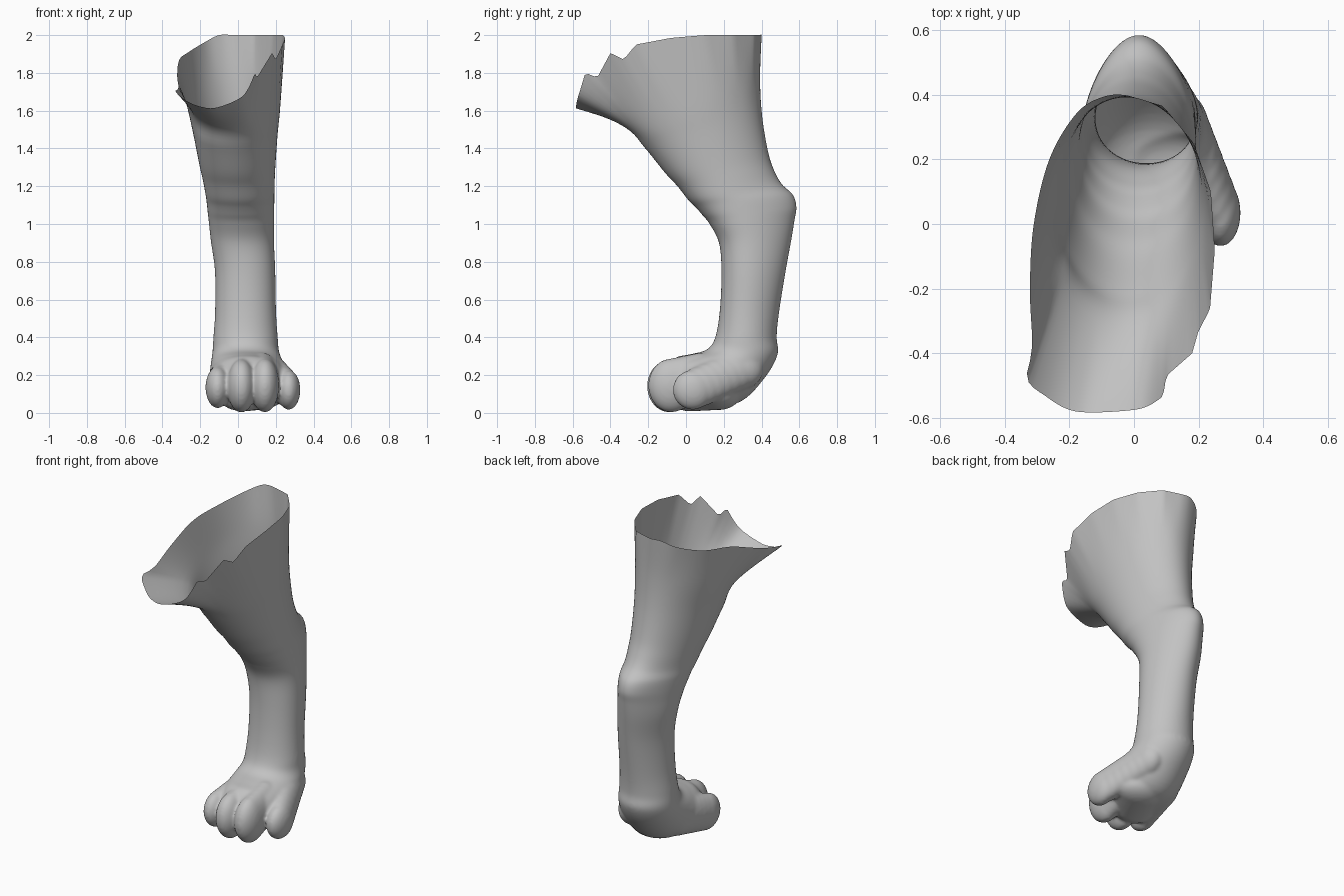
import bpy, bmesh, math
from mathutils import Vector, Matrix

cube = bpy.data.objects.get("Cube")
if cube:
    bpy.data.objects.remove(cube)

SEGMENTS, STEPS, SEAM = 128, 6, 0.5

grey = bpy.data.materials.new("plain grey")
grey.use_nodes = True
GREY = (0.54, 0.54, 0.54, 1)
grey.diffuse_color = GREY
grey.node_tree.nodes["Principled BSDF"].inputs["Base Color"].default_value = GREY

# Cross-sections: front y, front z, back y, back z, min x, max x, taper to the back
SECTIONS = [
    (-.10, .25, .10, .02, -.12, .23, 0),
    (-.05, .295, .29, .06, -.15, .26, 0),
    (.02, .31, .42, .19, -.145, .245, 0),
    (.11, .335, .485, .31, -.135, .218, 0),
    (.155, .40, .48, .40, -.13, .21, .05),
    (.18, .55, .492, .53, -.12, .20, .1),
    (.188, .75, .527, .75, -.12, .195, .15),
    (.175, .90, .558, .92, -.14, .187, .2),
    (.125, 1.0, .574, 1.02, -.15, .187, .22),
    (.085, 1.05, .584, 1.09, -.156, .187, .24),
    (.05, 1.09, .565, 1.155, -.162, .188, .22),
    (.01, 1.13, .508, 1.21, -.17, .19, .18),
    (-.045, 1.2, .468, 1.28, -.185, .193, .12),
    (-.11, 1.27, .435, 1.38, -.205, .198, .08),
    (-.215, 1.40, .403, 1.57, -.237, .21, .04),
    (-.32, 1.51, .392, 1.77, -.272, .225, 0),
]

# Rim: the smooth stretch, then the torn stretch
RIM_SMOOTH = [
    (-.02, .398, 2), (-.1, .392, 2), (-.18, .34, 1.96), (-.262, .2, 1.91),
    (-.31, 0, 1.87), (-.322, -.2, 1.79), (-.315, -.38, 1.72), (-.33, -.48, 1.7),
    (-.27, -.535, 1.65), (-.2, -.575, 1.622), (-.12, -.583, 1.615), (0, -.575, 1.66),
    (.05, -.56, 1.71), (.09, -.533, 1.8)]
RIM_TORN = [
    (.1, -.47, 1.775), (.18, -.4, 1.905), (.2, -.33, 1.87),
    (.235, -.265, 1.95), (.25, -.08, 1.985), (.238, .1, 2), (.185, .25, 2), (.09, .365, 2)]


def curve(a, b, c, d, u):
    """Catmull-Rom blend from b to c."""
    return 0.5 * (2 * b + (c - a) * u + (2 * a - 5 * b + 4 * c - d) * u ** 2
                  + (3 * b - a - 3 * c + d) * u ** 3)


def section_ring(yf, zf, yb, zb, x0, x1, taper):
    ring = []
    for j in range(SEGMENTS):
        t = math.tau * j / SEGMENTS
        s = math.sin(t)
        f = (1 + s) / 2
        x = (x0 + x1) / 2 + (x1 - x0) / 2 * math.cos(t) * (1 - taper * s)
        ring.append(Vector((x, yf + (yb - yf) * f, zf + (zb - zf) * f)))
    return ring


def rim_ring():
    points = [Vector(p) for p in RIM_SMOOTH + RIM_TORN]
    count, last = len(points), len(RIM_SMOOTH) - 1
    angles = [math.atan2((p.y + .09) / .49, (p.x + .04) / .285) % math.tau for p in points]
    ring = []
    for j in range(SEGMENTS):
        t = math.tau * j / SEGMENTS
        for i in range(count):
            n = (i + 1) % count
            span = (angles[n] - angles[i]) % math.tau
            u = ((t - angles[i]) % math.tau) / span
            if u < 1:
                if i < last:
                    before = points[i - 1]
                    after = points[min(i + 2, last)]
                    ring.append(curve(before, points[i], points[n], after, u))
                else:
                    ring.append(points[i].lerp(points[n], u))
                break
    return ring


def smooth_rings(rings):
    out = []
    last = len(rings) - 1
    for i in range(last):
        quads = list(zip(rings[max(i - 1, 0)], rings[i], rings[i + 1], rings[min(i + 2, last)]))
        out += [[curve(*q, k / STEPS) for q in quads] for k in range(STEPS)]
    return out + [rings[-1]]


def loft(bm, rings, capped):
    rows = [[bm.verts.new(p) for p in ring] for ring in rings]
    for low, high in zip(rows, rows[1:]):
        for j in range(SEGMENTS):
            n = (j + 1) % SEGMENTS
            bm.faces.new((low[j], low[n], high[n], high[j]))
    if capped:
        bm.faces.new(rows[0][::-1])
        bm.faces.new(rows[-1])


def toe(bm, tip, tip_radii, root, root_radii, beads=7):
    """Chain of overlapping ellipsoids from tip to root."""
    for k in range(beads):
        u = k / (beads - 1)
        centre = Vector(tip).lerp(Vector(root), u)
        radii = Vector(tip_radii).lerp(Vector(root_radii), u)
        matrix = Matrix.Translation(centre) @ Matrix.Diagonal((*radii, 1))
        bmesh.ops.create_uvsphere(bm, u_segments=32, v_segments=20, radius=1, matrix=matrix)


def trim(bm, z, above):
    bmesh.ops.bisect_plane(bm, geom=bm.verts[:] + bm.edges[:] + bm.faces[:], plane_co=(0, 0, z),
                           plane_no=(0, 0, 1), clear_outer=above, clear_inner=not above)


def make_object(name, bm):
    mesh = bpy.data.meshes.new(name)
    bm.to_mesh(mesh)
    bm.free()
    mesh.materials.append(grey)
    mesh.shade_smooth()
    obj = bpy.data.objects.new(name, mesh)
    bpy.context.collection.objects.link(obj)
    return obj


# Open leg shell from the ankle up to the rim
rings = smooth_rings([section_ring(*s) for s in SECTIONS] + [rim_ring()])
bm = bmesh.new()
loft(bm, rings, False)
trim(bm, SEAM, False)
make_object("leg", bm)

# Paw: foot, four toes and sole pad fused together
bm = bmesh.new()
loft(bm, rings[:6 * STEPS + 1], True)
toe(bm, (.018, -.085, .142), (.076, .122, .14), (.03, .08, .19), (.09, .13, .125))
toe(bm, (.142, -.078, .145), (.076, .122, .142), (.13, .08, .19), (.09, .13, .128))
toe(bm, (-.108, -.045, .135), (.064, .11, .11), (-.06, .16, .18), (.09, .13, .12))
toe(bm, (.268, .035, .122), (.062, .105, .105), (.15, .28, .23), (.085, .13, .11))
toe(bm, (.03, .02, .07), (.12, .09, .062), (.10, .17, .10), (.15, .12, .085))
source = make_object("paw_source", bm)
remesh = source.modifiers.new("fuse", 'REMESH')
remesh.mode = 'VOXEL'
remesh.voxel_size = 0.009
relax = source.modifiers.new("relax", 'SMOOTH')
relax.factor = 0.5
relax.iterations = 10
evaluated = source.evaluated_get(bpy.context.evaluated_depsgraph_get())
bm = bmesh.new()
bm.from_mesh(evaluated.to_mesh())
evaluated.to_mesh_clear()
bpy.data.objects.remove(source)
trim(bm, SEAM + .002, True)
make_object("paw", bm)
